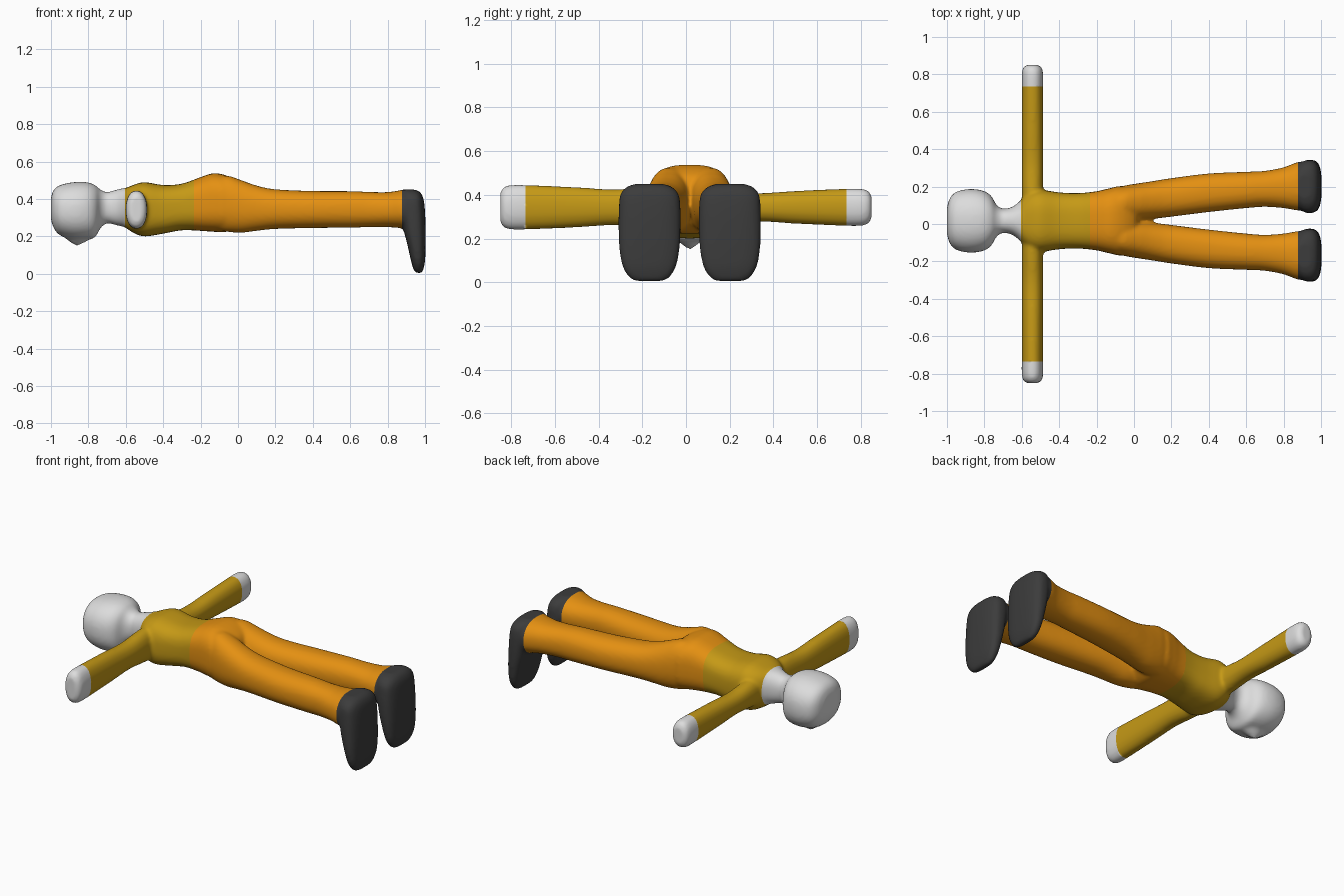
import bpy
import bmesh
from math import cos, sin, tau, copysign
from mathutils import Vector

MID = 0.017          # symmetry plane of the body across y
SIDES = 40
STEPS = 5
COLLAR, WAIST, ANKLE, WRIST = -0.605, -0.235, 0.877, 0.735

cube = bpy.data.objects.get("Cube")
if cube:
    bpy.data.objects.remove(cube, do_unlink=True)


def make_material(name, color):
    mat = bpy.data.materials.new(name)
    mat.use_nodes = True
    mat.diffuse_color = (*color, 1)
    shader = next(n for n in mat.node_tree.nodes if n.type == "BSDF_PRINCIPLED")
    shader.inputs["Base Color"].default_value = (*color, 1)
    return mat


def spline(rows):
    """Smoothly interpolated copies of the given cross-section rows."""
    rows = [Vector(r) for r in rows]
    result = []
    for i in range(len(rows) - 1):
        before, start, end = rows[max(i - 1, 0)], rows[i], rows[i + 1]
        after = rows[min(i + 2, len(rows) - 1)]
        for k in range(STEPS):
            t = k / STEPS
            m0, m1 = (end - before) / 2, (after - start) / 2
            result.append(start + m0 * t
                          + (3 * (end - start) - 2 * m0 - m1) * t ** 2
                          + (2 * (start - end) + m0 + m1) * t ** 3)
    return result + [rows[-1]]


def loft(bm, rows, place, power=2.0):
    """Skin rows of (along, u min, u max, v min, v max) with rounded sections."""
    def bend(value):
        return copysign(abs(value) ** (2 / power), value)

    rings = []
    for along, u0, u1, v0, v1 in spline(rows):
        ring = []
        for k in range(SIDES):
            a = tau * k / SIDES
            u = (u0 + u1) / 2 + (u1 - u0) / 2 * bend(cos(a))
            v = (v0 + v1) / 2 + (v1 - v0) / 2 * bend(sin(a))
            ring.append(bm.verts.new(place(along, u, v)))
        rings.append(ring)
    faces = [bm.faces.new(rings[0]), bm.faces.new(rings[-1])]
    for low, high in zip(rings, rings[1:]):
        for k in range(SIDES):
            n = (k + 1) % SIDES
            faces.append(bm.faces.new((low[k], low[n], high[n], high[k])))
    bmesh.ops.recalc_face_normals(bm, faces=faces)


def centred(rows):
    """Turn (along, half width, low, high) into full section rows."""
    return [(x, -w, w, low, high) for x, w, low, high in rows]


def lengthwise(x, y, z):
    return (x, y + MID, z)


bm = bmesh.new()

# Head and neck
loft(bm, centred([
    (-1.0, 0.07, 0.29, 0.41), (-0.985, 0.12, 0.245, 0.45), (-0.95, 0.155, 0.205, 0.475),
    (-0.88, 0.17, 0.185, 0.49), (-0.81, 0.162, 0.185, 0.49), (-0.765, 0.135, 0.195, 0.475),
    (-0.735, 0.085, 0.245, 0.45), (-0.7, 0.065, 0.27, 0.437), (-0.65, 0.075, 0.26, 0.45),
    (-0.6, 0.11, 0.25, 0.46), (-0.55, 0.12, 0.25, 0.46)]), lengthwise, 2.3)

# Pointed nose under the face
loft(bm, [(0.15, -0.867, -0.857, -0.006, 0.006), (0.2, -0.93, -0.775, -0.06, 0.06),
          (0.27, -0.93, -0.78, -0.07, 0.07)],
     lambda z, x, y: (x, y + MID, z))

# Torso and hips
loft(bm, centred([
    (-0.605, 0.11, 0.25, 0.455), (-0.56, 0.15, 0.22, 0.475), (-0.5, 0.165, 0.2, 0.49),
    (-0.4, 0.152, 0.215, 0.475), (-0.3, 0.148, 0.233, 0.482), (-0.2, 0.158, 0.23, 0.517),
    (-0.13, 0.174, 0.225, 0.538), (-0.06, 0.183, 0.225, 0.525),
    (0.0, 0.12, 0.26, 0.49), (0.025, 0.06, 0.29, 0.45)]), lengthwise, 2.9)

for side in (-1, 1):
    # Flattened arm with a rounded hand
    grow = 0.008 if side < 0 else -0.009
    arm = []
    for y, width, height in [
            (0.0, 0.055, 0.085), (0.15, 0.057, 0.09), (0.32, 0.057, 0.074),
            (0.5, 0.057, 0.084), (0.7, 0.057, 0.093), (0.8, 0.057, 0.094),
            (0.835, 0.05, 0.083), (0.85, 0.032, 0.06)]:
        tall = height + grow
        arm.append((y, -0.543 - width, -0.543 + width, 0.343 - tall, 0.343 + tall))
    loft(bm, arm, lambda y, x, z: (x, y * side, z), 2.2)

    # Leg
    loft(bm, [
        (-0.14, 0.02, 0.15, 0.24, 0.51), (-0.06, 0.0, 0.185, 0.225, 0.525),
        (0.02, 0.0, 0.2, 0.22, 0.5), (0.1, 0.01, 0.212, 0.23, 0.472),
        (0.2, 0.022, 0.228, 0.24, 0.452), (0.4, 0.047, 0.253, 0.245, 0.443),
        (0.6, 0.068, 0.262, 0.247, 0.442), (0.7, 0.075, 0.267, 0.25, 0.438),
        (0.8, 0.068, 0.286, 0.25, 0.437), (0.88, 0.055, 0.315, 0.245, 0.447),
        (0.95, 0.055, 0.315, 0.25, 0.44)],
         lambda x, y, z: (x, MID + y * side, z), 2.3)

    # Foot pointing down
    loft(bm, [
        (0.004, 0.955, 0.98, 0.13, 0.24), (0.02, 0.94, 0.99, 0.095, 0.275),
        (0.07, 0.925, 1.0, 0.063, 0.307), (0.15, 0.907, 1.003, 0.047, 0.322),
        (0.24, 0.885, 1.003, 0.042, 0.326), (0.33, 0.872, 1.0, 0.042, 0.325),
        (0.4, 0.872, 0.992, 0.05, 0.318), (0.435, 0.872, 0.975, 0.08, 0.29),
        (0.45, 0.875, 0.95, 0.12, 0.25)],
         lambda z, x, y: (x, MID + y * side, z), 2.8)

# Fuse the parts into one soft skin
mesh = bpy.data.meshes.new("body")
bm.to_mesh(mesh)
bm.free()
body = bpy.data.objects.new("body", mesh)
bpy.context.collection.objects.link(body)
fuse = body.modifiers.new("Fuse", "REMESH")
fuse.mode = "VOXEL"
fuse.voxel_size = 0.01
soften = body.modifiers.new("Soften", "SMOOTH")
soften.factor = 0.5
soften.iterations = 8
depsgraph = bpy.context.evaluated_depsgraph_get()
skin = bpy.data.meshes.new_from_object(body.evaluated_get(depsgraph))
body.modifiers.clear()
body.data = skin
bpy.data.meshes.remove(mesh)

for name, color in (("white skin", (0.72, 0.72, 0.72)), ("mustard shirt", (0.56, 0.32, 0.008)),
                    ("orange trousers", (0.78, 0.28, 0.006)), ("charcoal shoes", (0.045, 0.045, 0.045))):
    skin.materials.append(make_material(name, color))

# Cut clean colour borders, then colour by region
bm = bmesh.new()
bm.from_mesh(skin)
X, Y = Vector((1, 0, 0)), Vector((0, 1, 0))
for axis, offset in ((X, COLLAR), (X, WAIST), (X, ANKLE), (Y, WRIST), (Y, -WRIST)):
    bmesh.ops.bisect_plane(bm, geom=bm.verts[:] + bm.edges[:] + bm.faces[:],
                           plane_co=axis * offset, plane_no=axis)
for face in bm.faces:
    c = face.calc_center_median()
    face.smooth = True
    if c.x > ANKLE:
        face.material_index = 3
    elif c.x > WAIST:
        face.material_index = 2
    elif c.x < COLLAR or abs(c.y) > WRIST:
        face.material_index = 0
    else:
        face.material_index = 1
bm.to_mesh(skin)
bm.free()
